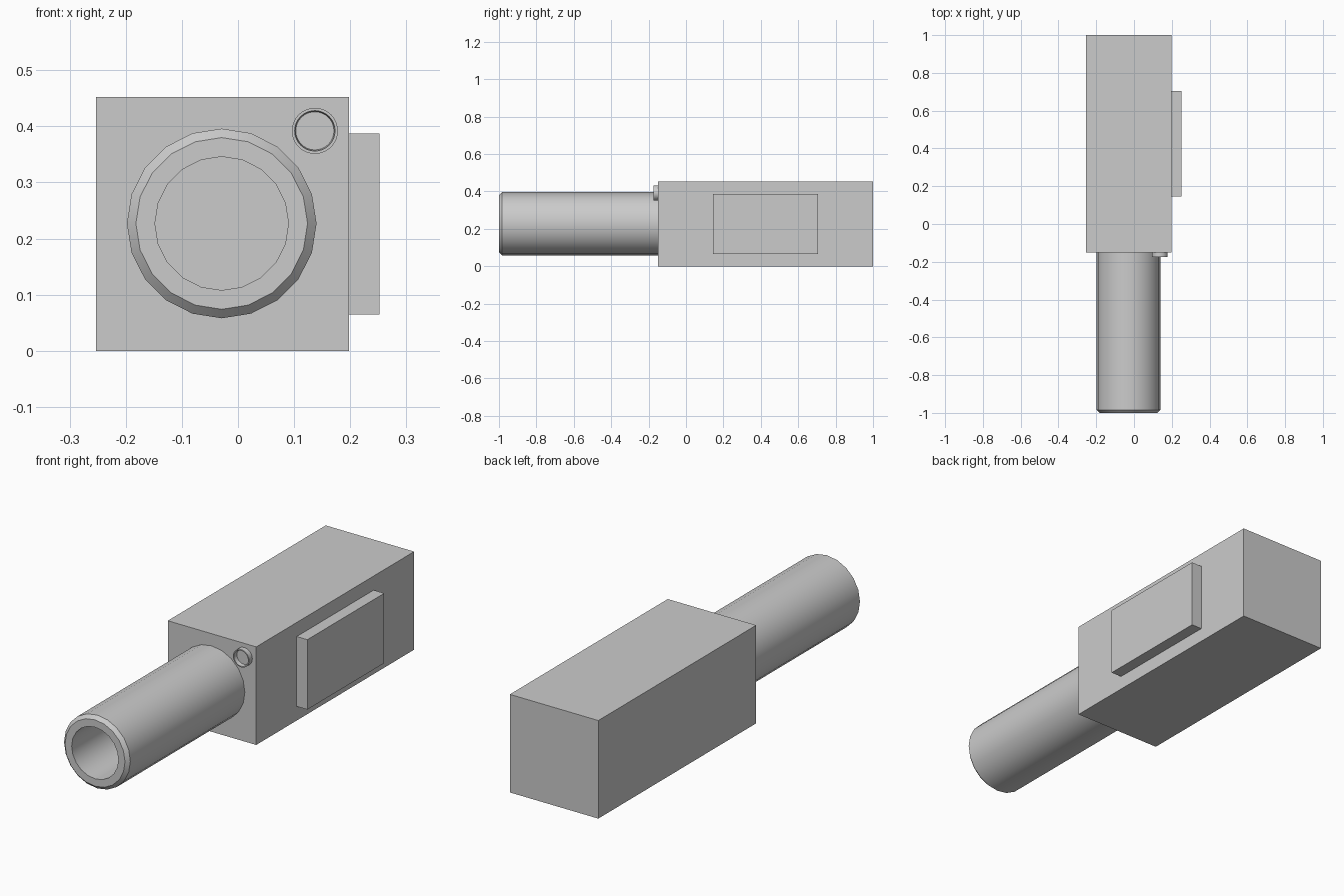
import bpy, bmesh, math

if "Cube" in bpy.data.objects:
    bpy.data.objects.remove(bpy.data.objects["Cube"])


def finish(bm, name):
    bmesh.ops.recalc_face_normals(bm, faces=bm.faces)
    mesh = bpy.data.meshes.new(name)
    bm.to_mesh(mesh)
    bm.free()
    obj = bpy.data.objects.new(name, mesh)
    bpy.context.collection.objects.link(obj)
    return obj


def box(name, low, high):
    bm = bmesh.new()
    bmesh.ops.create_cube(bm, size=1)
    for v in bm.verts:
        v.co = [a + (b - a) * (c + 0.5) for a, b, c in zip(low, high, v.co)]
    return finish(bm, name)


def lathe(name, cx, cz, profile, sides):
    """Spin a (radius, y) profile around a y-parallel axis and cap both ends."""
    bm = bmesh.new()
    rings = []
    for r, y in profile:
        angles = [2 * math.pi * i / sides for i in range(sides)]
        rings.append([bm.verts.new((cx + r * math.cos(a), y, cz + r * math.sin(a)))
                      for a in angles])
    for a, b in zip(rings, rings[1:]):
        for i in range(sides):
            j = (i + 1) % sides
            bm.faces.new((a[i], a[j], b[j], b[i]))
    bm.faces.new(rings[0])
    bm.faces.new(rings[-1])
    obj = finish(bm, name)
    bpy.ops.object.select_all(action='DESELECT')
    obj.select_set(True)
    bpy.context.view_layer.objects.active = obj
    bpy.ops.object.shade_smooth_by_angle(angle=math.radians(30))
    return obj


# Main housing and side panel
box("housing", (-0.253, -0.15, 0), (0.198, 1.0, 0.452))
box("side_panel", (0.198, 0.145, 0.065), (0.252, 0.705, 0.387))

# Hollow barrel with a chamfered rim
lathe("barrel", -0.029, 0.227,
      [(0.169, -0.15), (0.169, -0.984), (0.153, -1.0),
       (0.119, -1.0), (0.119, -0.155)], 20)

# Small round sensor with a recessed face
lathe("sensor_ring", 0.137, 0.392,
      [(0.041, -0.15), (0.041, -0.174), (0.036, -0.174),
       (0.034, -0.155)], 32)
